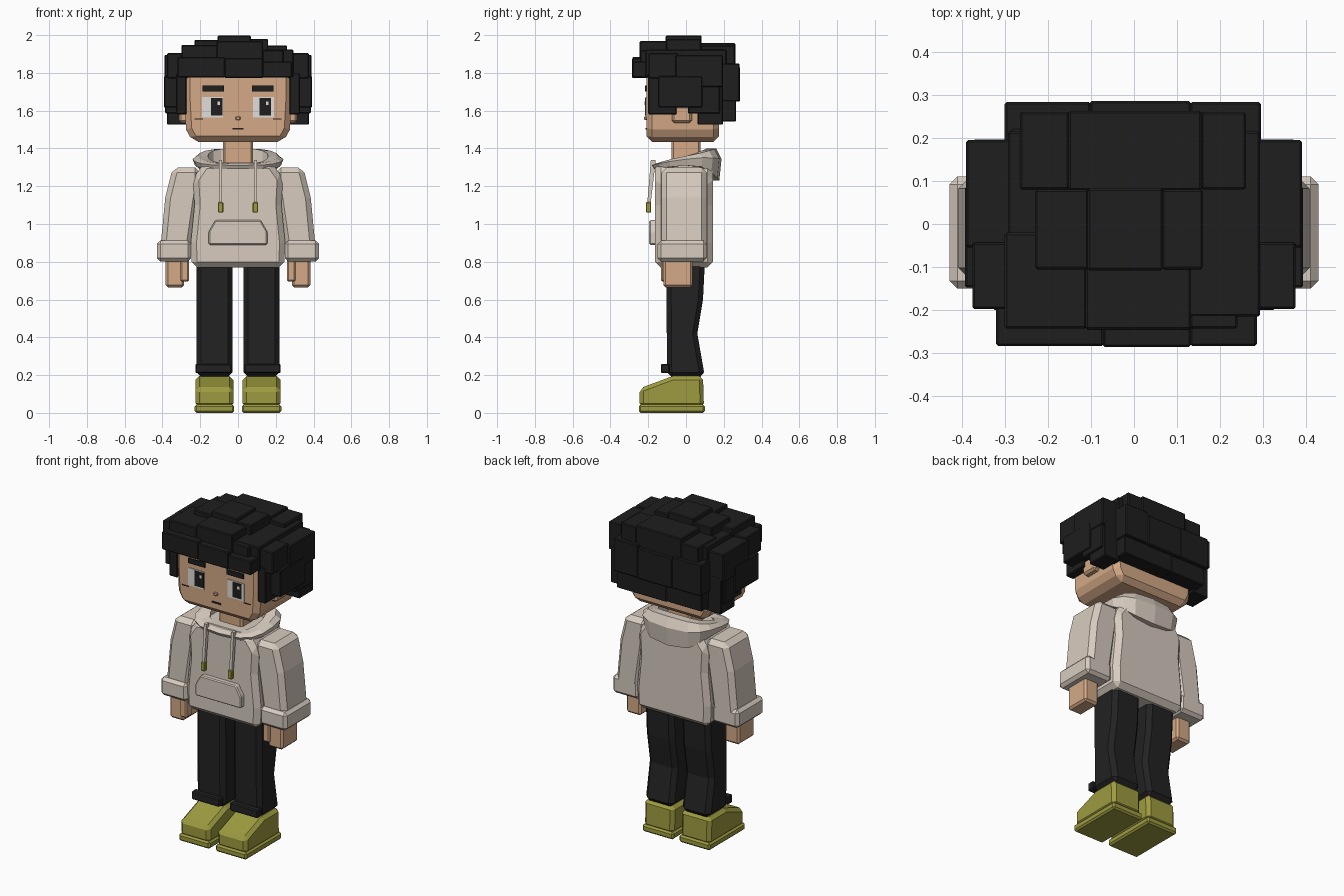
import bpy, bmesh
from math import sin, cos, pi, copysign
from mathutils import Vector

default_cube = bpy.data.objects.get("Cube")
if default_cube:
    bpy.data.objects.remove(default_cube)


def make_material(name, colour):
    material = bpy.data.materials.new(name)
    material.use_nodes = True
    material.diffuse_color = (*colour, 1)
    shader = material.node_tree.nodes["Principled BSDF"]
    shader.inputs["Base Color"].default_value = material.diffuse_color
    return material


skin = make_material("skin", (.66, .4, .24))
black = make_material("black hair", (.013, .013, .013))
cloth = make_material("cream cloth", (.68, .6, .52))
charcoal = make_material("charcoal trousers", (.016, .016, .016))
olive = make_material("olive green", (.34, .33, .05))
white = make_material("eye white", (.75, .73, .7))


def finish(name, mesh_builder, material, bevel=0, mirror=False):
    """Turn the bmesh into an object with optional chamfer and mirrored twin."""
    bmesh.ops.recalc_face_normals(mesh_builder, faces=mesh_builder.faces)
    mesh = bpy.data.meshes.new(name)
    mesh_builder.to_mesh(mesh)
    mesh_builder.free()
    mesh.materials.append(material)
    part = bpy.data.objects.new(name, mesh)
    bpy.context.collection.objects.link(part)
    if bevel:
        chamfer = part.modifiers.new("chamfer", "BEVEL")
        chamfer.width = bevel
        chamfer.segments = 1
    if mirror:
        part.modifiers.new("other_side", "MIRROR").use_mirror_merge = False


def box(name, material, centre, size, bevel=0, mirror=False):
    builder = bmesh.new()
    bmesh.ops.create_cube(builder, size=1)
    bmesh.ops.scale(builder, vec=size, verts=builder.verts)
    bmesh.ops.translate(builder, vec=centre, verts=builder.verts)
    finish(name, builder, material, bevel, mirror)


def bridge(builder, first, second):
    for i in range(len(first)):
        builder.faces.new((first[i - 1], first[i], second[i], second[i - 1]))


def prism(name, material, outline, span, sideways=False, bevel=0, mirror=False):
    """Extrude a front outline (x, z) along y, or a side outline (y, z) along x."""
    builder = bmesh.new()
    ends = []
    for depth in span:
        places = [(depth, a, z) if sideways else (a, depth, z) for a, z in outline]
        ends.append([builder.verts.new(place) for place in places])
        builder.faces.new(ends[-1])
    bridge(builder, *ends)
    finish(name, builder, material, bevel, mirror)


def symmetric(half):
    return half + [(-x, z) for x, z in reversed(half)]


# Shoes and trousers
box("shoe_soles", olive, (.125, -.075, .022), (.21, .35, .044), bevel=.01, mirror=True)
shoe_side = [(-.245, .03), (.095, .03), (.09, .195), (-.07, .195), (-.245, .13)]
prism("shoe_uppers", olive, shoe_side, (.025, .225), sideways=True, bevel=.02, mirror=True)
leg_side = [(-.1, .19), (.1, .19), (.06, .42), (.09, .6), (.1, .8), (-.105, .8)]
prism("trouser_legs", charcoal, leg_side, (.028, .22), sideways=True, bevel=.025, mirror=True)
box("trouser_hems", charcoal, (.13, -.11, .235), (.19, .045, .05), bevel=.006, mirror=True)

# Sleeves, cuffs and hands
sleeve_front = [(.25, .86), (.412, .86), (.385, 1.14), (.345, 1.3), (.2, 1.3), (.2, 1.2)]
prism("sleeves", cloth, sleeve_front, (-.13, .11), bevel=.028, mirror=True)
box("cuffs", cloth, (.338, -.02, .857), (.18, .26, .112), bevel=.018, mirror=True)
box("hands", skin, (.334, -.042, .75), (.098, .155, .17), bevel=.012, mirror=True)
box("thumbs", skin, (.282, -.1, .76), (.045, .065, .13), bevel=.008, mirror=True)

# Hoodie body with pocket and drawstrings
body_half = [(.245, .77), (.25, .9), (.23, 1.1), (.238, 1.24), (.18, 1.325)]
prism("hoodie_body", cloth, symmetric(body_half), (-.163, .143), bevel=.03)
pocket_half = [(.155, .89), (.155, .96), (.12, 1.02)]
prism("front_pocket", cloth, symmetric(pocket_half), (-.195, -.15), bevel=.006)
cord_side = [(-.205, 1.11), (-.187, 1.11), (-.16, 1.34), (-.186, 1.34)]
prism("drawstrings", cloth, cord_side, (.084, .101), sideways=True, mirror=True)
box("drawstring_tips", olive, (.092, -.198, 1.088), (.028, .028, .055), bevel=.004, mirror=True)

# Hood: a squarish roll round the neck that rises and droops towards the back
builder = bmesh.new()
rings = []
steps = 16
for step in range(steps):
    angle = 2 * pi * step / steps
    across = copysign(abs(cos(angle)) ** .6, cos(angle))
    along = copysign(abs(sin(angle)) ** .8, sin(angle))
    inner = Vector((.16 * across, .11 * along))
    outer = Vector((.24 * across, .188 * along))
    back = (sin(angle) + 1) / 2
    top = 1.32 + .08 * back
    bottom = 1.29 + .04 * back - .1 * max(0, sin(angle)) ** 2
    section = [(0, top), (.65, top), (1, (2 * top + bottom) / 3), (.85, bottom), (0, bottom)]
    rings.append([builder.verts.new((*inner.lerp(outer, t), z)) for t, z in section])
for i in range(steps):
    bridge(builder, rings[i - 1], rings[i])
finish("hood", builder, cloth)

# Neck, head and ears
box("neck", skin, (0, 0, 1.38), (.16, .155, .15), bevel=.012)
head_half = [(.24, 1.435), (.275, 1.5), (.283, 1.65), (.283, 1.88)]
prism("head", skin, symmetric(head_half), (-.21, .175), bevel=.03)
box("ears", skin, (.285, -.022, 1.58), (.055, .105, .09), bevel=.012, mirror=True)

# Face
box("eyebrows", black, (.13, -.211, 1.717), (.114, .014, .03), mirror=True)
box("eye_whites", white, (.135, -.21, 1.618), (.11, .008, .108), mirror=True)
box("cheek_lines", black, (.208, -.21, 1.555), (.046, .006, .005), mirror=True)
for side, x in (("left", .145), ("right", -.112)):
    box(side + "_pupil", black, (x, -.212, 1.62), (.06, .01, .092))
    box(side + "_eye_glint", white, (x + .01, -.214, 1.64), (.015, .01, .018))
box("nose", skin, (0, -.213, 1.56), (.024, .018, .02), bevel=.004)
box("mouth", black, (0, -.21, 1.505), (.06, .01, .009))


def hair_row(name, edges, front, back, bottom, tops):
    """Row of neighbouring hair blocks; every other one sits a touch proud."""
    for i, top in enumerate(tops):
        left, right = edges[i:i + 2]
        proud = .005 * (i % 2)
        centre = ((left + right) / 2, (front + back) / 2, (bottom + top) / 2)
        size = (right - left + proud, back - front + proud, top - bottom + proud)
        box(f"hair_{name}_{i + 1}", black, centre, size, bevel=.005)


# Hair: a core cap covered in overlapping rows
box("hair_core", black, (0, 0, 1.85), (.585, .43, .145), bevel=.005)
box("hair_back_core", black, (0, .14, 1.7), (.575, .16, .29), bevel=.005)
hair_row("crown", (-.23, -.105, .065, .16), -.105, .08, 1.88, (1.975, 1.995, 1.98))
hair_row("upper_front", (-.3, -.11, .13, .24), -.243, -.02, 1.83, (1.948, 1.965, 1.92))
hair_row("fringe", (-.32, -.07, .13, .285), -.283, -.18, 1.775, (1.885, 1.875, 1.86))
hair_row("upper_back", (-.265, -.15, .155, .26), .08, .26, 1.78, (1.93, 1.955, 1.945))
hair_row("back", (-.3, -.1, .13, .295), .15, .283, 1.65, (1.84, 1.83, 1.85))
hair_row("nape", (-.29, -.05, .285), .13, .262, 1.545, (1.7, 1.7))

# Hair on both sides of the head
for name, centre, size in (
    ("front", (.32, -.12, 1.838), (.11, .155, .135)),
    ("back", (.33, .07, 1.81), (.12, .25, .17)),
    ("lower", (.335, -.03, 1.7), (.115, .235, .165)),
    ("behind_ear", (.32, .128, 1.638), (.11, .135, .225)),
    ("over_ear", (.333, .095, 1.67), (.105, .17, .17)),
    ("sideburn", (.3, -.125, 1.69), (.055, .15, .22)),
):
    box("hair_sides_" + name, black, centre, size, bevel=.005, mirror=True)
